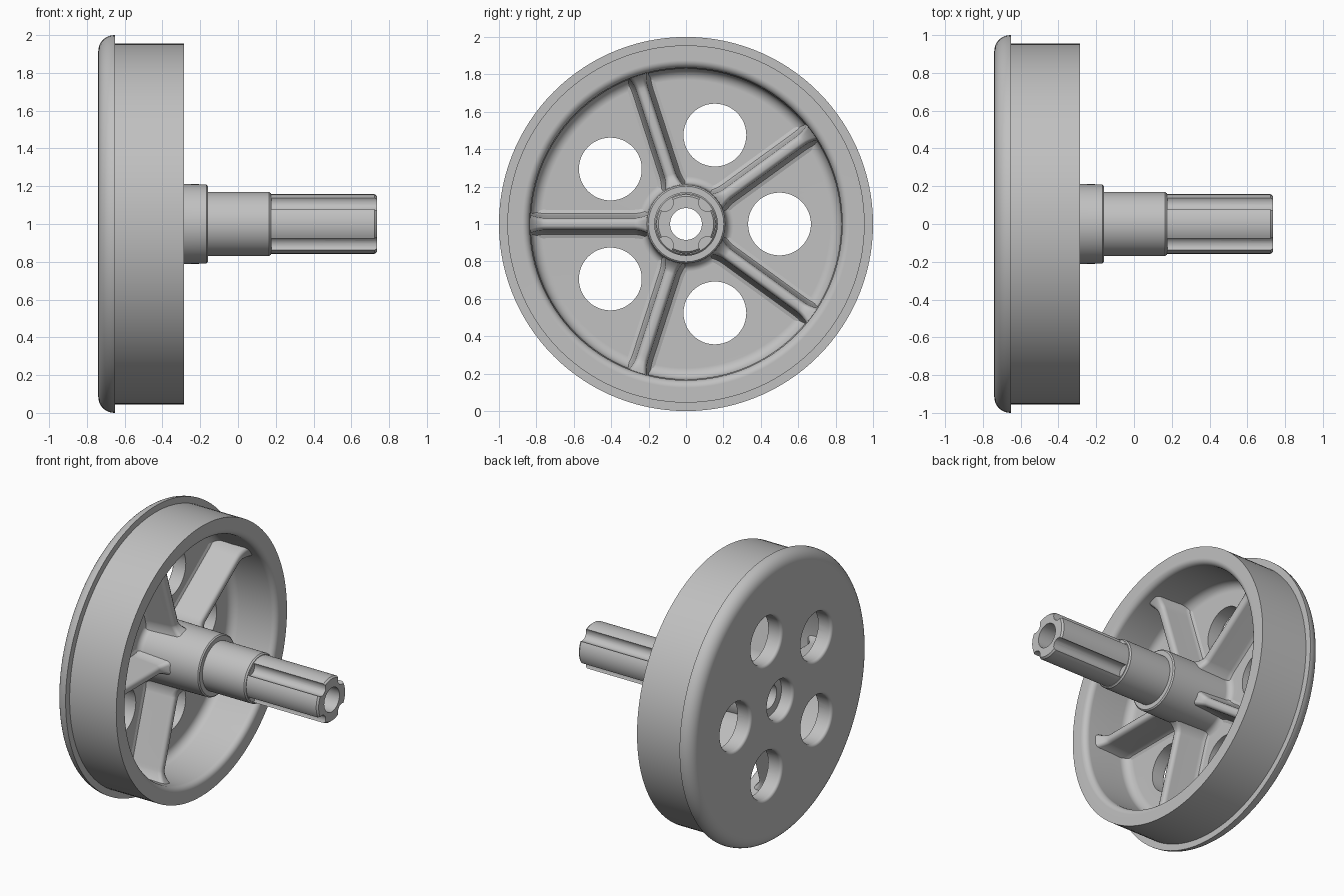
import bpy, bmesh, math
from mathutils import Vector

cube = bpy.data.objects.get("Cube")
if cube:
    bpy.data.objects.remove(cube, do_unlink=True)

grey = bpy.data.materials.new("plain_grey")
grey.use_nodes = True
COLOUR = (0.53, 0.53, 0.53, 1)
grey.diffuse_color = COLOUR
grey.node_tree.nodes["Principled BSDF"].inputs["Base Color"].default_value = COLOUR
CENTRE = Vector((0, 0, 1))
FIFTH = math.tau / 5


def make_object(name, bm, location=CENTRE):
    bmesh.ops.recalc_face_normals(bm, faces=bm.faces)
    mesh = bpy.data.meshes.new(name)
    bm.to_mesh(mesh)
    bm.free()
    mesh.materials.append(grey)
    ob = bpy.data.objects.new(name, mesh)
    ob.location = location
    bpy.context.collection.objects.link(ob)
    return ob


def loft(rings, close_rings):
    """Skin a list of closed rings; either join last to first or cap the ends."""
    bm = bmesh.new()
    rows = [[bm.verts.new(p) for p in ring] for ring in rings]
    n = len(rows[0])
    pairs = list(zip(rows, rows[1:]))
    if close_rings:
        pairs.append((rows[-1], rows[0]))
    else:
        bm.faces.new(rows[0])
        bm.faces.new(rows[-1])
    for a, b in pairs:
        for i in range(n):
            j = (i + 1) % n
            bm.faces.new((a[i], a[j], b[j], b[i]))
    return bm


def lathe(name, profile, closed=True, segments=96, location=CENTRE):
    """Turn (x, radius) points around the x axis."""
    rings = [[(x, r * math.cos(math.tau * i / segments), r * math.sin(math.tau * i / segments))
              for i in range(segments)] for x, r in profile]
    return make_object(name, loft(rings, closed), location)


def arc(cx, cr, radius, start, end, steps=6):
    angles = [math.radians(start + (end - start) * i / steps) for i in range(steps + 1)]
    return [(cx + radius * math.cos(a), cr + radius * math.sin(a)) for a in angles]


def cut(ob, cutters):
    for cutter in cutters:
        cutter.hide_render = True
        mod = ob.modifiers.new("cut", "BOOLEAN")
        mod.operation = "DIFFERENCE"
        mod.solver = "EXACT"
        mod.object = cutter
        bpy.context.view_layer.objects.active = ob
        bpy.ops.object.modifier_apply(modifier=mod.name)
        bpy.data.objects.remove(cutter, do_unlink=True)


def smooth(ob):
    bpy.ops.object.select_all(action="DESELECT")
    ob.select_set(True)
    bpy.context.view_layer.objects.active = ob
    bpy.ops.object.shade_smooth_by_angle(angle=math.radians(35))
    mod = ob.modifiers.new("flat_normals", "WEIGHTED_NORMAL")
    mod.keep_sharp = True


# Wheel: flange, tread, rim, web and hub in one turned section
BACK, WEB, FACE, HUB_END = -0.74, -0.635, -0.285, -0.16
wheel_profile = (
    arc(BACK + 0.085, 0.915, 0.085, 180, 90, 8)
    + [(-0.65, 1.0), (-0.65, 0.955), (FACE, 0.955)]
    + arc(FACE - 0.04, 0.875, 0.04, 0, -90)
    + [(-0.5, 0.83)]
    + arc(WEB + 0.06, 0.77, 0.06, 90, 180)
    + arc(WEB + 0.04, 0.255, 0.04, 180, 270)
    + [(HUB_END - 0.008, 0.21), (HUB_END, 0.202), (HUB_END, 0.085), (-0.65, 0.085), (-0.65, 0.14)]
    + arc(BACK + 0.02, 0.16, 0.02, 270, 180, 4)
)
wheel = lathe("wheel", wheel_profile, segments=120)

# Five round openings with a softened back edge
hole_profile = [(BACK - 0.05, 0.19)] + arc(BACK + 0.02, 0.188, 0.02, 180, 90, 1)[:1]
hole_profile += arc(BACK + 0.02, 0.188, 0.02, 180, 270, 4) + [(WEB + 0.05, 0.168)]
hole_profile = [hole_profile[0]] + hole_profile[2:]
cut(wheel, [lathe("hole_cutter", hole_profile, False, 48,
                  CENTRE + Vector((0, 0.5 * math.cos(k * FIFTH), 0.5 * math.sin(k * FIFTH))))
            for k in range(5)])
smooth(wheel)


# Five ribs, flaring upward and outward where they meet hub and rim
def rib_section(radius, angle):
    near_hub = max(0, 1 - (radius - 0.18) / 0.10)
    near_rim = max(0, 1 - (0.86 - radius) / 0.11)
    flare = near_hub ** 2 + near_rim ** 2
    top = -0.42 + 0.08 * flare
    half = 0.026 + 0.03 * flare
    side = [(half + 0.05, WEB - 0.02), (half + 0.05, WEB), (half + 0.03, WEB + 0.007),
            (half + 0.018, WEB + 0.03), (half + 0.006, top - 0.025),
            (half - 0.002, top - 0.008), (half - 0.015, top)]
    outline = side + [(-w, x) for w, x in reversed(side)]
    c, s = math.cos(angle), math.sin(angle)
    return [(x, radius * c - w * s, radius * s + w * c) for w, x in outline]


stations = [0.18 + 0.012 * i for i in range(9)] + [0.4, 0.6, 0.74]
stations += [0.75 + 0.0125 * i for i in range(1, 9)]
for k in range(5):
    angle = (k + 0.5) * FIFTH
    rib = make_object(f"rib_{k + 1}", loft([rib_section(r, angle) for r in stations], False))
    smooth(rib)

# Axle: plain collar, then a fluted end with a through bore
collar = lathe("axle_collar", [(HUB_END, 0.085), (HUB_END, 0.17), (0.165, 0.17),
                               (0.175, 0.162), (0.175, 0.085)], segments=64)
smooth(collar)
END = 0.735
spline = lathe("axle_spline", [(0.175, 0.085), (0.175, 0.158), (END - 0.012, 0.158),
                               (END, 0.148), (END, 0.085)], segments=64)
flutes = []
for k in range(4):
    a = math.radians(45 + 90 * k)
    place = CENTRE + Vector((0, 0.16 * math.cos(a), 0.16 * math.sin(a)))
    flutes.append(lathe("flute_cutter", [(0.178, 0.045), (0.8, 0.045)], False, 24, place))
cut(spline, flutes)
smooth(spline)
